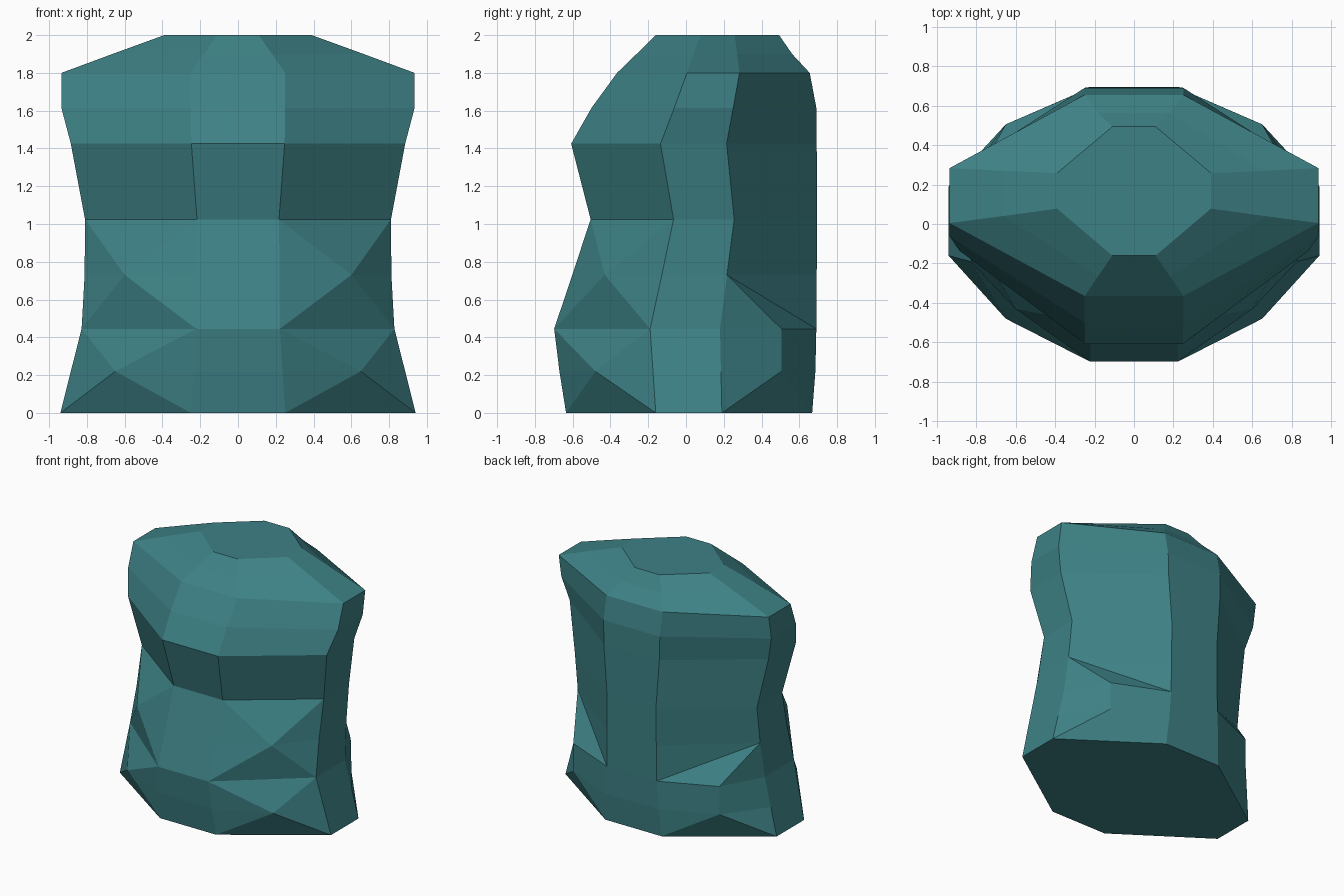
import bpy, bmesh

if "Cube" in bpy.data.objects:
    bpy.data.objects.remove(bpy.data.objects["Cube"])

# Ring profile: z, half width of front/back panel, half width of sides,
# then depth of front, side front edge, side back edge, back
LEVELS = [
    (0.00, .250, .940, -.635, -.160, .190, .668),
    (0.22, .235, .885, -.670, -.175, .185, .685),
    (0.445, .222, .828, -.698, -.190, .180, .690),
    (0.73, .220, .812, -.602, -.128, .217, .692),
    (1.025, .217, .810, -.505, -.066, .255, .694),
    (1.425, .247, .885, -.608, -.135, .215, .692),
    (1.615, .250, .935, -.500, -.062, .250, .690),
    (1.80, .250, .935, -.365, .005, .283, .655),
    (1.90, .180, .665, -.262, .040, .270, .562),
    (2.00, .110, .390, -.160, .078, .258, .493),
]

teal = bpy.data.materials.new("teal")
teal.diffuse_color = (.047, .220, .236, 1)
teal.use_nodes = True
teal.node_tree.nodes["Principled BSDF"].inputs["Base Color"].default_value = teal.diffuse_color

bm = bmesh.new()
cols = {}  # (side, column) -> vertices from bottom to top
for s in (1, -1):
    for c, name in enumerate(("front", "side_front", "side_back", "back")):
        cols[s, name] = [bm.verts.new((s * (l[2] if "side" in name else l[1]), l[3 + c], l[0]))
                         for l in LEVELS]


def strip(a, b, start=0):
    """Quads between two columns."""
    for i in range(start, len(LEVELS) - 1):
        bm.faces.new((a[i], b[i], b[i + 1], a[i + 1]))


def fan(center, loop):
    """Triangles from a raised point around a closed loop."""
    for p, q in zip(loop, loop[1:] + loop[:1]):
        bm.faces.new((center, p, q))


for s in (1, -1):
    f, sf, sb, b = (cols[s, n] for n in ("front", "side_front", "side_back", "back"))
    strip(sf, sb)
    # Front corner: two raised hip and rib facets, plain above
    for i, point in ((0, (s * .65, -.48, .22)), (2, (s * .60, -.43, .73))):
        fan(bm.verts.new(point), [f[i], sf[i], sf[i + 1], sf[i + 2], f[i + 2], f[i + 1]])
    strip(f, sf, 4)
    # Back corner: raised hip ridge, plain above
    low = bm.verts.new((s * .65, .505, .22))
    high = bm.verts.new((s * .65, .505, .445))
    for face in ((sb[0], b[0], low), (b[0], b[1], low), (sb[1], sb[0], low),
                 (low, b[1], b[2], high), (sb[1], low, high, sb[2]),
                 (high, b[2], sb[3]), (sb[2], high, sb[3]), (b[2], b[3], sb[3])):
        bm.faces.new(face)
    strip(sb, b, 3)

# Flat front and back panels, bottom and top caps
strip(cols[-1, "front"], cols[1, "front"])
strip(cols[1, "back"], cols[-1, "back"])
order = [(1, n) for n in ("front", "side_front", "side_back", "back")]
order += [(-1, n) for _, n in reversed(order)]
for level in (0, -1):
    bm.faces.new([cols[k][level] for k in order])

bmesh.ops.recalc_face_normals(bm, faces=bm.faces)
mesh = bpy.data.meshes.new("torso")
bm.to_mesh(mesh)
bm.free()
mesh.materials.append(teal)
torso = bpy.data.objects.new("torso", mesh)
bpy.context.collection.objects.link(torso)
